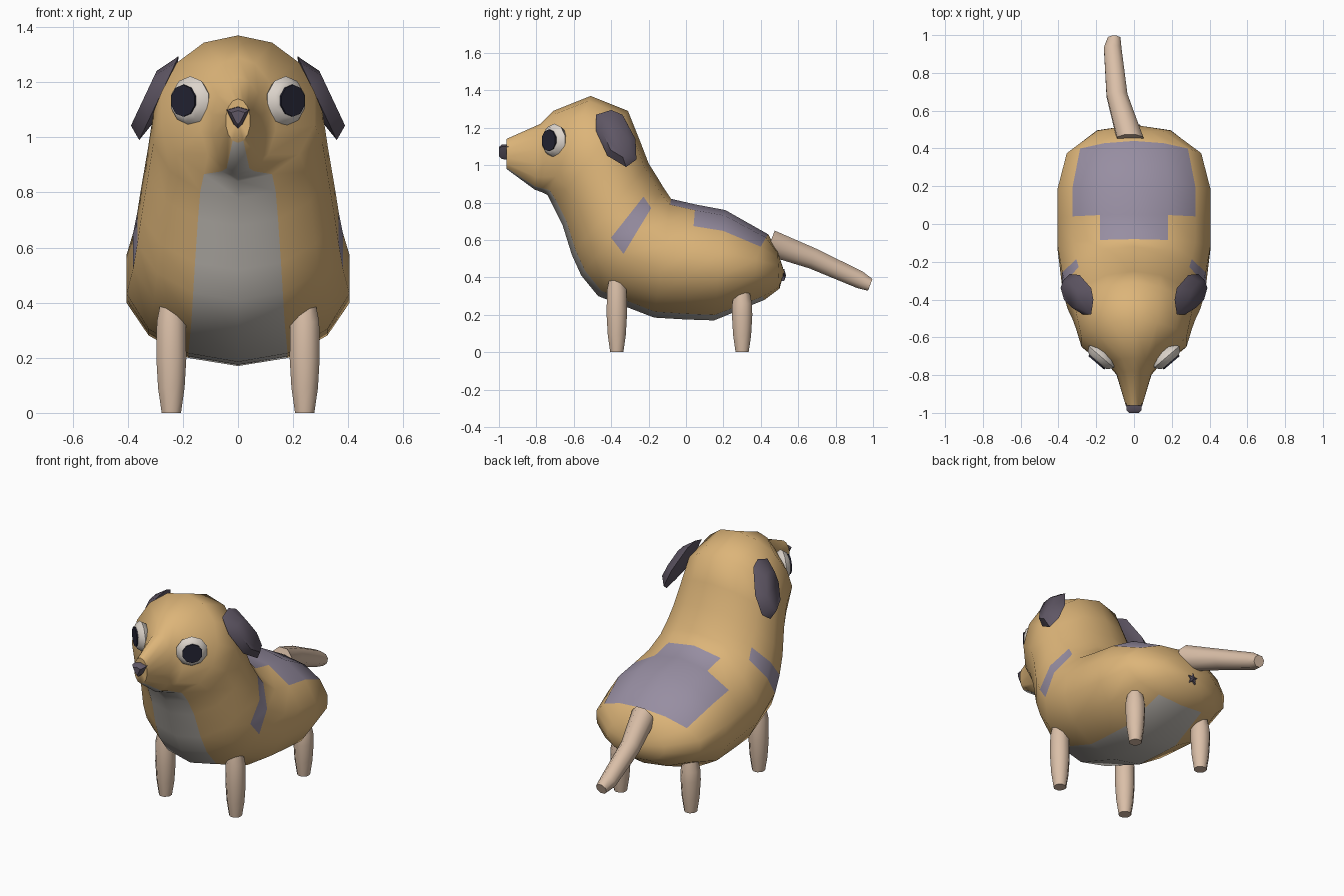
import bpy, bmesh, math
from mathutils import Vector

if "Cube" in bpy.data.objects:
    bpy.data.objects.remove(bpy.data.objects["Cube"])


def mat(name, r, g, b):
    m = bpy.data.materials.new(name)
    m.diffuse_color = (r, g, b, 1)
    m.use_nodes = True
    m.node_tree.nodes["Principled BSDF"].inputs["Base Color"].default_value = m.diffuse_color
    return m


FUR = mat("tan fur", 0.72, 0.46, 0.19)
PATCH = mat("mauve patch", 0.31, 0.27, 0.36)
BELLY = mat("pale belly", 0.53, 0.50, 0.46)
SKIN = mat("pinkish limb", 0.70, 0.52, 0.39)
DARK = mat("dark ear", 0.115, 0.095, 0.13)
WHITE = mat("eye white", 0.72, 0.66, 0.60)
BLACK = mat("pupil black", 0.018, 0.018, 0.035)


def loft(name, rings, mats, start=None, end=None, rule=None, angle=60):
    """Skin equal-length rings of points; caps are a fan to a point or an n-gon."""
    bm = bmesh.new()
    vs = [[bm.verts.new(p) for p in r] for r in rings]
    n = len(vs[0])
    for i in range(len(vs) - 1):
        for j in range(n):
            k = (j + 1) % n
            f = bm.faces.new((vs[i][j], vs[i][k], vs[i + 1][k], vs[i + 1][j]))
            f.material_index = rule(i, min(j, n - 1 - j)) if rule else 0
    for ring, tip in ((vs[0], start), (vs[-1], end)):
        if tip is None:
            bm.faces.new(ring)
        else:
            c = bm.verts.new(tip)
            for j in range(n):
                bm.faces.new((ring[j], ring[(j + 1) % n], c))
    bmesh.ops.recalc_face_normals(bm, faces=bm.faces)
    me = bpy.data.meshes.new(name)
    bm.to_mesh(me)
    bm.free()
    for m in mats:
        me.materials.append(m)
    ob = bpy.data.objects.new(name, me)
    bpy.context.collection.objects.link(ob)
    bpy.ops.object.select_all(action='DESELECT')
    bpy.context.view_layer.objects.active = ob
    ob.select_set(True)
    bpy.ops.object.shade_smooth_by_angle(angle=math.radians(angle))
    return ob


def circle(c, u, v, r, n=8):
    c, u, v = Vector(c), Vector(u), Vector(v)
    return [c + r * (math.cos(t) * u + math.sin(t) * v)
            for t in (2 * math.pi * (j + 0.5) / n for j in range(n))]


# Body, neck and head: back point (y, z), belly point (y, z), half width
SEG = 14
sections = [
    (.49, .54, .50, .34, .20), (.44, .63, .42, .28, .365), (.21, .76, .15, .17, .415),
    (.05, .79, 0, .175, .415), (-.08, .82, -.17, .185, .415), (-.12, .88, -.47, .30, .39),
    (-.15, .93, -.56, .41, .375), (-.20, 1.01, -.61, .52, .36), (-.25, 1.14, -.66, .68, .335),
    (-.31, 1.29, -.71, .78, .315), (-.51, 1.37, -.74, .84, .285), (-.71, 1.29, -.77, .855, .14),
    (-.78, 1.22, -.81, .87, .095), (-.96, 1.14, -.96, .98, .045)]
rings = []
for i, (ty, tz, by, bz, w) in enumerate(sections):
    ring = []
    for j in range(SEG):
        a = 2 * math.pi * j / SEG
        c, s = math.cos(a), math.sin(a)
        bend = 0.06 * s * s if i == 1 else 0      # rounded rump corners
        ring.append(Vector((w * s, (ty + by) / 2 + c * (ty - by) / 2 - bend,
                            (tz + bz) / 2 + c * (tz - bz) / 2)))
    rings.append(ring)


def coat(i, s):
    if i >= 1 and s == 6:
        return 2                                   # chin, chest and belly
    if (i in (1, 2) and s <= 1) or (i == 3 and s == 0):
        return 1                                   # saddle patch
    return 1 if i == 5 and s in (2, 3) else 0      # shoulder patches


loft("body", rings, [FUR, PATCH, BELLY], (0, .525, .43), (0, -.96, 1.06), coat)

X, Y, Z = Vector((1, 0, 0)), Vector((0, 1, 0)), Vector((0, 0, 1))

# Tail
loft("tail", [circle(p, X, (0, .35, .94), r) for p, r in (
    ((-.02, .45, .585), .075), ((-.09, .68, .50), .06),
    ((-.113, .93, .387), .05), ((-.105, .985, .36), .036))], [SKIN])

# Star mark under the tail
star = [[Vector((r * math.sin(j * math.pi / 5), y, .41 + r * math.cos(j * math.pi / 5)))
         for j in range(10) for r in (((.035, .016)[j % 2]) * k,)]
        for y, k in ((.50, 1), (.525, 1))]
loft("star_mark", star, [DARK], end=(0, .535, .41), angle=30)

# Nose
loft("nose", [[Vector((x * k, y, 1.075 + z * k)) for x, z in
               ((-.042, .025), (0, .037), (.042, .025), (.015, -.03), (0, -.045), (-.015, -.03))]
              for y, k in ((-.95, 1), (-.985, .95), (-1.0, .6))], [DARK], angle=40)

ear_outline = [(-.48, 1.27), (-.40, 1.295), (-.34, 1.27), (-.27, 1.14),
               (-.265, 1.03), (-.32, .99), (-.42, 1.05), (-.48, 1.18)]

for side, s in (("left", 1), ("right", -1)):
    # Legs
    for end, y, top in (("front", -.37, .41), ("hind", .30, .34)):
        loft(f"{side}_{end}_leg", [circle((s * .242, y, z), X, Y, r) for z, r in (
            (0, .038), (.09, .052), (.2, .059), (top - .08, .057), (top, .04))], [SKIN])

    # Ears: flap leaning outward, bulged on the outside
    def ear_ring(scale, dx):
        pts = [(-.37 + (y + .37) * scale, 1.14 + (z - 1.14) * scale) for y, z in ear_outline]
        return [Vector((s * (.215 + (1.295 - z) * .47 + dx), y, z)) for y, z in pts]
    loft(f"{side}_ear", [ear_ring(.6, -.02), ear_ring(1, 0), ear_ring(.65, .055)], [DARK])

    # Eyes: low dome facing forward and outward, with a thin pupil plate
    nrm = Vector((s * .65, -.76, 0)).normalized()
    tan = Z.cross(nrm)
    eye = Vector((s * .17, -.70, 1.13))
    loft(f"{side}_eye", [circle(eye + nrm * d, tan, Z, r, 10) for d, r in (
        (-.03, .07), (.005, .092), (.03, .075), (.04, .055))], [WHITE])
    loft(f"{side}_pupil", [circle(eye + nrm * d + Z * .003, tan, Z, .058, 10)
                           for d in (.038, .046)], [BLACK], angle=30)
